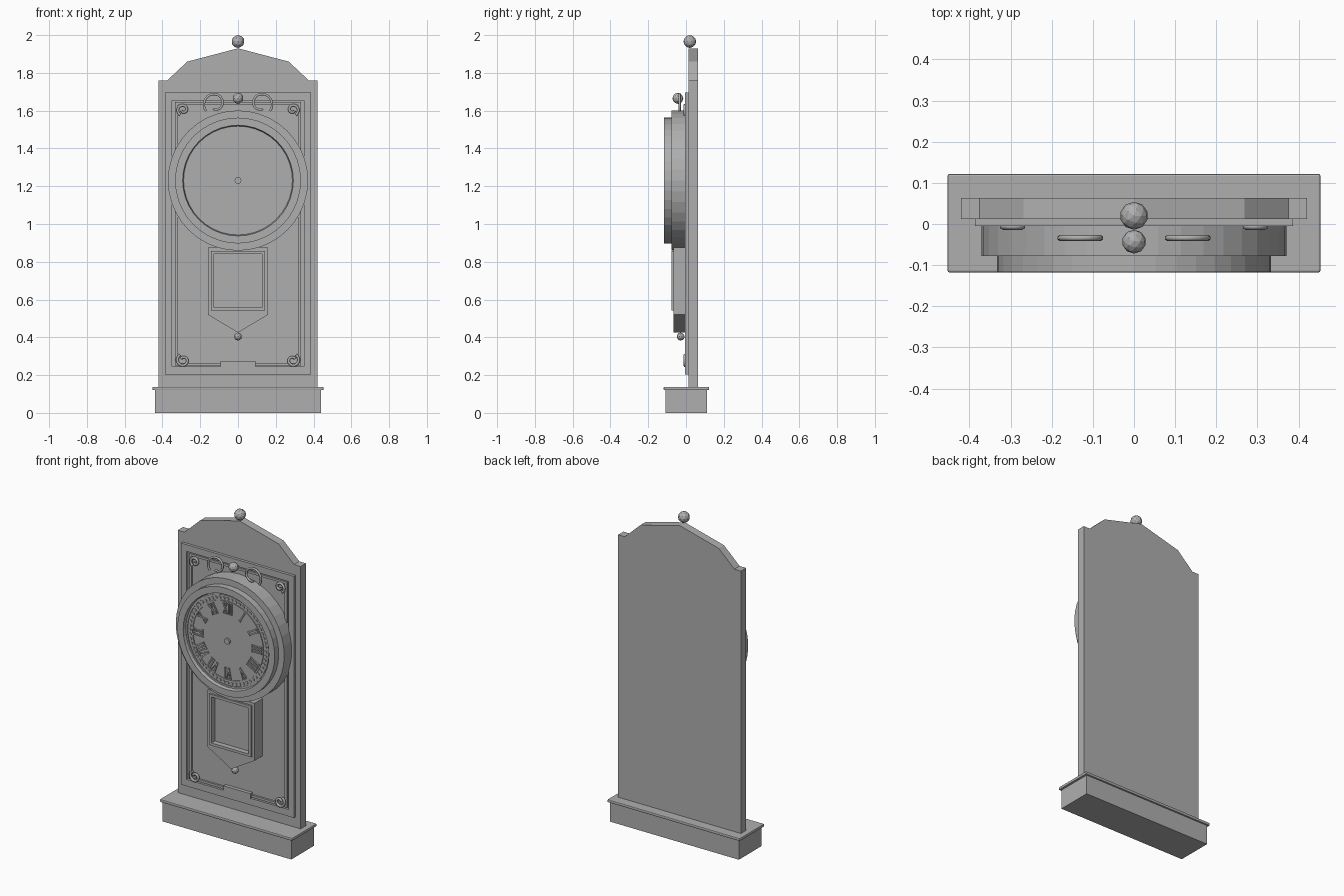
import bpy, bmesh
from math import sin, cos, pi, radians
from mathutils import Vector

cube = bpy.data.objects.get("Cube")
if cube:
    bpy.data.objects.remove(cube, do_unlink=True)

grey = bpy.data.materials.new("plain grey")
grey.use_nodes = True
grey.diffuse_color = (0.43, 0.43, 0.43, 1)
grey.node_tree.nodes["Principled BSDF"].inputs["Base Color"].default_value = grey.diffuse_color


def finish(name, bm):
    bmesh.ops.recalc_face_normals(bm, faces=bm.faces)
    mesh = bpy.data.meshes.new(name)
    bm.to_mesh(mesh)
    bm.free()
    mesh.materials.append(grey)
    ob = bpy.data.objects.new(name, mesh)
    bpy.context.collection.objects.link(ob)
    return ob


def add_prism(bm, pts, y0, y1):
    """Extrude an (x, z) outline from y0 to y1."""
    a = [bm.verts.new((x, y0, z)) for x, z in pts]
    b = [bm.verts.new((x, y1, z)) for x, z in pts]
    bm.faces.new(a)
    bm.faces.new(b[::-1])
    for i in range(len(a)):
        j = (i + 1) % len(a)
        bm.faces.new((a[i], b[i], b[j], a[j]))


def rect(x0, x1, z0, z1):
    return [(x0, z0), (x1, z0), (x1, z1), (x0, z1)]


def prism(name, pts, y0, y1, bevel=0):
    bm = bmesh.new()
    add_prism(bm, pts, y0, y1)
    ob = finish(name, bm)
    if bevel:
        mod = ob.modifiers.new("bevel", "BEVEL")
        mod.width, mod.segments = bevel, 2
    return ob


def frame(name, half, z0, z1, wx, wz, y0, y1):
    """Rectangular moulding: two stiles and two rails."""
    bm = bmesh.new()
    for s in (-1, 1):
        xs = sorted((s * half, s * (half - wx)))
        add_prism(bm, rect(*xs, z0 + wz, z1 - wz), y0, y1)
    add_prism(bm, rect(-half, half, z0, z0 + wz), y0, y1)
    add_prism(bm, rect(-half, half, z1 - wz, z1), y0, y1)
    return finish(name, bm)


def lathe(name, profile, cz, steps=40):
    """Turn an (r, y) profile about the clock axis."""
    bm = bmesh.new()
    verts = [bm.verts.new((r, y, cz)) for r, y in profile]
    edges = [bm.edges.new(p) for p in zip(verts, verts[1:])]
    bmesh.ops.spin(bm, geom=verts + edges, cent=(0, 0, cz), axis=(0, 1, 0),
                   angle=2 * pi, steps=steps)
    bmesh.ops.remove_doubles(bm, verts=bm.verts, dist=0.0002)
    return finish(name, bm)


def ball(name, r, y, z):
    bm = bmesh.new()
    bmesh.ops.create_icosphere(bm, subdivisions=2, radius=r)
    bmesh.ops.translate(bm, verts=bm.verts, vec=(0, y, z))
    return finish(name, bm)


def scroll(name, cx, cz, y, r0, r1, a0, a1, depth, sx, sz):
    """Spiral rod around (cx, cz), mirrored by sx and sz."""
    curve = bpy.data.curves.new(name, "CURVE")
    curve.dimensions = "3D"
    curve.bevel_depth, curve.bevel_resolution = depth, 1
    curve.use_fill_caps = True
    n = 28
    line = curve.splines.new("POLY")
    line.points.add(n)
    for i, p in enumerate(line.points):
        t = i / n
        a, r = radians(a0 + (a1 - a0) * t), r0 + (r1 - r0) * t
        p.co = (sx * (cx + r * cos(a)), y, cz + sz * r * sin(a), 1)
    curve.materials.append(grey)
    ob = bpy.data.objects.new(name, curve)
    bpy.context.collection.objects.link(ob)
    bpy.ops.object.select_all(action="DESELECT")
    ob.select_set(True)
    bpy.context.view_layer.objects.active = ob
    bpy.ops.object.convert(target="MESH")


# Plinth, back board and gable
prism("plinth", rect(-0.44, 0.44, 0, 0.122), -0.108, 0.112)
prism("plinth_ledge", rect(-0.453, 0.453, 0.12, 0.138), -0.118, 0.122, 0.005)
prism("back_board", rect(-0.42, 0.42, 0.137, 1.76), 0.012, 0.063)
prism("gable", [(-0.375, 1.76), (0.375, 1.76), (0.268, 1.86), (0, 1.93), (-0.268, 1.86)],
      0.012, 0.063)
ball("finial", 0.034, 0.02, 1.966)

# Mouldings on the board
frame("outer_moulding", 0.386, 0.203, 1.696, 0.036, 0.042, -0.005, 0.013)
frame("inner_moulding", 0.334, 0.25, 1.645, 0.016, 0.014, 0.0, 0.013)
prism("bottom_plaque", rect(-0.092, 0.092, 0.243, 0.276), -0.01, 0.013)

# Scroll ornaments
for side, sx in (("right", -1), ("left", 1)):
    scroll("crest_scroll_" + side, 0.122, 1.638, -0.034, 0.062, 0.03, -40, 290, 0.007, sx, 1)
    scroll("upper_corner_scroll_" + side, 0.29, 1.605, -0.006, 0.032, 0.01, -60, 330,
           0.008, sx, 1)
    scroll("lower_corner_scroll_" + side, 0.29, 0.278, -0.006, 0.034, 0.014, -60, 330,
           0.008, sx, -1)
ball("crest_ball", 0.029, -0.043, 1.665)

# Clock drum with stepped bezel and sunken dial
CZ = 1.23
DIAL = -0.098
lathe("clock_drum", [(0, 0.013), (0.371, 0.013), (0.371, -0.078), (0.333, -0.078),
                     (0.333, -0.117), (0.293, -0.117), (0.288, DIAL), (0, DIAL)], CZ)
for label, r in (("outer", 0.274), ("inner", 0.238)):
    lathe("minute_ring_" + label, [(r, DIAL), (r, DIAL - 0.005), (r + 0.007, DIAL - 0.005),
                                   (r + 0.007, DIAL)], CZ, 60)
lathe("centre_hub", [(0, -0.11), (0.018, -0.11), (0.018, DIAL)], CZ, 12)

# Minute beads
bm = bmesh.new()
for i in range(60):
    a = 2 * pi * i / 60
    pts = [(0.2595 * sin(a) + 0.009 * cos(k * pi / 4), CZ + 0.2595 * cos(a) + 0.009 * sin(k * pi / 4))
           for k in range(8)]
    add_prism(bm, pts, DIAL - 0.005, DIAL)
finish("minute_beads", bm)

# Raised hour numerals, tops pointing outward
bm = bmesh.new()
LOW, HIGH = 0.168, 0.232
WIDTH = {"I": 0.017, "V": 0.034, "X": 0.034}


def stroke(a, u0, v0, u1, v1, w):
    """Straight bar in tangent/radius coordinates at clock angle a."""
    d = Vector((u1 - u0, v1 - v0)).normalized() * w / 2
    corners = [(u0 - d.y, v0 + d.x), (u0 + d.y, v0 - d.x),
               (u1 + d.y, v1 - d.x), (u1 - d.y, v1 + d.x)]
    add_prism(bm, [(u * cos(a) + v * sin(a), CZ - u * sin(a) + v * cos(a)) for u, v in corners],
              DIAL - 0.007, DIAL)


for hour, text in enumerate("XII I II III IIII V VI VII VIII IX X XI".split()):
    a = hour * pi / 6
    u = -sum(WIDTH[c] for c in text) / 2
    for c in text:
        w = WIDTH[c]
        m, e = u + w / 2, w * 0.36
        if c == "I":
            stroke(a, m, LOW, m, HIGH, 0.008)
        elif c == "V":
            stroke(a, m, LOW, m - e, HIGH, 0.008)
            stroke(a, m, LOW, m + e, HIGH, 0.005)
        else:
            stroke(a, m + e, LOW, m - e, HIGH, 0.008)
            stroke(a, m - e, LOW, m + e, HIGH, 0.005)
        for v in (LOW, HIGH):
            half = 0.006 if c == "I" or (c == "V" and v == LOW) else 0.015
            stroke(a, m - half, v, m + half, v, 0.004)
        u += w
finish("hour_numerals", bm)

# Pendulum case: pointed body around a sunken window, with a raised frame
bm = bmesh.new()
for s in (-1, 1):
    add_prism(bm, rect(*sorted((s * 0.128, s * 0.16)), 0.556, 0.875), -0.067, 0.013)
add_prism(bm, rect(-0.128, 0.128, 0.84, 0.875), -0.067, 0.013)
add_prism(bm, [(-0.16, 0.52), (0, 0.425), (0.16, 0.52), (0.16, 0.556), (-0.16, 0.556)],
          -0.067, 0.013)
finish("pendulum_case", bm)
prism("pendulum_window", rect(-0.128, 0.128, 0.556, 0.84), -0.045, 0.013)
frame("window_frame", 0.143, 0.541, 0.857, 0.016, 0.016, -0.078, -0.045)
ball("drop_bead", 0.021, -0.028, 0.404)
